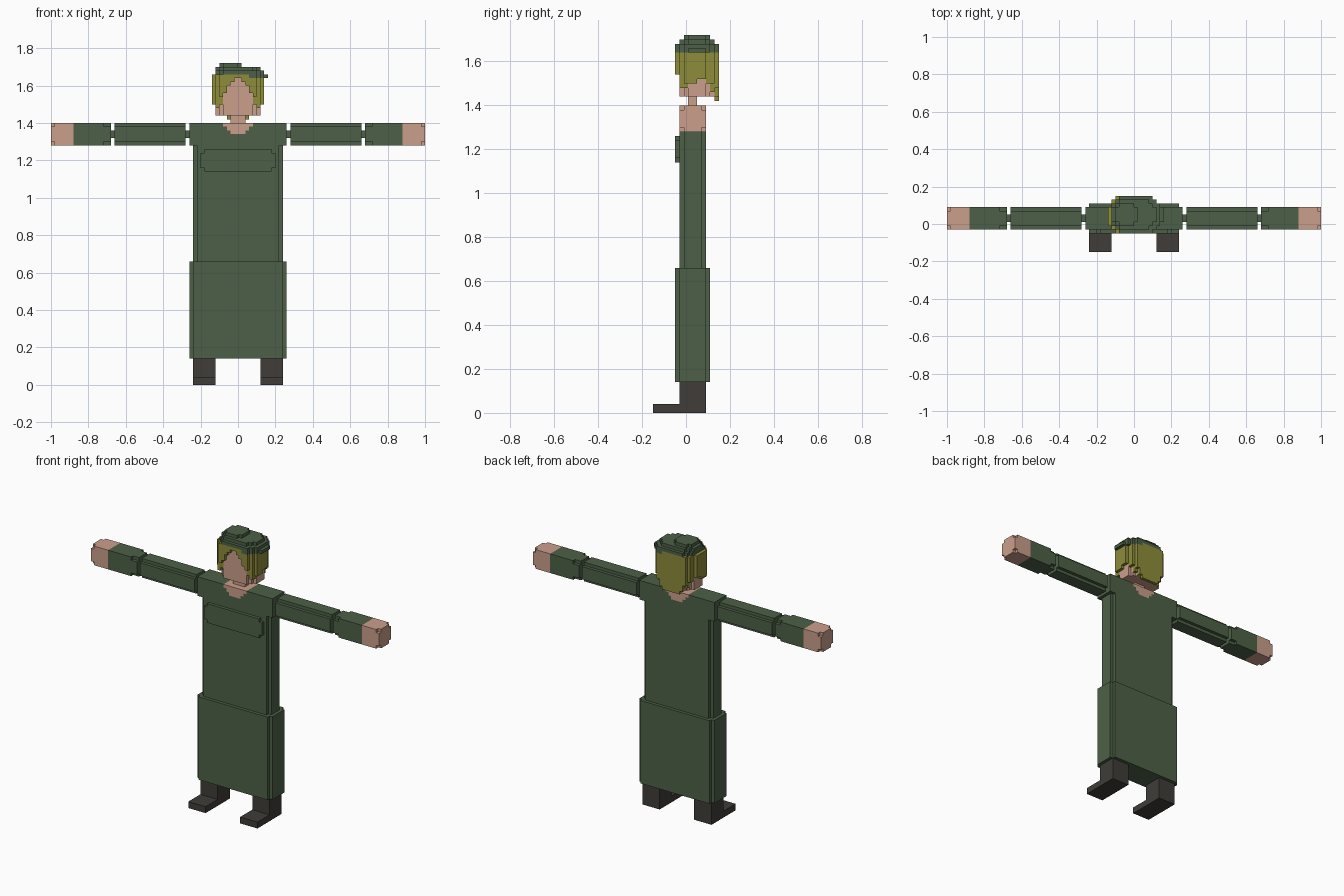
import bpy
import bmesh
from mathutils import Vector

if "Cube" in bpy.data.objects:
    bpy.data.objects.remove(bpy.data.objects["Cube"])

U = 0.02  # size of one block step


def material(name, rgb):
    m = bpy.data.materials.new(name)
    m.diffuse_color = (*rgb, 1)
    m.use_nodes = True
    m.node_tree.nodes["Principled BSDF"].inputs["Base Color"].default_value = m.diffuse_color
    return m


GREEN = material("uniform green", (0.075, 0.118, 0.063))
SKIN = material("skin", (0.60, 0.345, 0.26))
HAIR = material("blond hair", (0.27, 0.265, 0.042))
BOOT = material("dark leather", (0.05, 0.046, 0.04))


def stepped(a0, a1, b0, b1, n=1):
    """Rectangle outline whose corners are cut by n stair steps."""
    stair = []
    for i in range(n + 1):
        stair.append((i * U, (n - i) * U))
        if i < n:
            stair.append(((i + 1) * U, (n - i) * U))
    pts = [(a0 + p, b0 + q) for p, q in stair]
    pts += [(a1 - p, b0 + q) for p, q in reversed(stair)]
    pts += [(a1 - p, b1 - q) for p, q in stair]
    pts += [(a0 + p, b1 - q) for p, q in reversed(stair)]
    return pts


def prism(bm, outline, axis, lo, hi):
    """Extrude an outline along x, y or z; outline uses the other two axes."""
    def place(p, h):
        c = list(p)
        c.insert("xyz".index(axis), h)
        return Vector(c)
    face = bm.faces.new([bm.verts.new(place(p, lo)) for p in outline])
    ext = bmesh.ops.extrude_face_region(bm, geom=[face])
    verts = [v for v in ext["geom"] if isinstance(v, bmesh.types.BMVert)]
    bmesh.ops.translate(bm, verts=verts, vec=place((0, 0), hi - lo))


def box(bm, x0, x1, y0, y1, z0, z1):
    prism(bm, [(x0, y0), (x1, y0), (x1, y1), (x0, y1)], "z", z0, z1)


def finish(bm, name, mat):
    bmesh.ops.recalc_face_normals(bm, faces=bm.faces)
    me = bpy.data.meshes.new(name)
    bm.to_mesh(me)
    bm.free()
    me.materials.append(mat)
    ob = bpy.data.objects.new(name, me)
    bpy.context.collection.objects.link(ob)
    return ob


def both(x0, x1):
    """The same x interval on the right and on the left side."""
    return [(x0, x1), (-x1, -x0)]


# Coat: skirt, torso, shoulders with a stepped neckline
bm = bmesh.new()
prism(bm, stepped(-0.26, 0.26, -0.05, 0.11), "z", 0.14, 0.66)
finish(bm, "skirt", GREEN)

bm = bmesh.new()
prism(bm, stepped(-0.24, 0.24, -0.03, 0.09), "z", 0.66, 1.28)
finish(bm, "torso", GREEN)

NECKLINE = [(0.04, 1.34), (0.06, 1.36), (0.08, 1.38)]
bm = bmesh.new()
half = [(0.0, 1.28), (0.26, 1.28), (0.26, 1.40)]
for w, z in reversed(NECKLINE):
    half += [(w, z + U), (w, z)]
outline = half[1:] + [(-x, z) for x, z in reversed(half[1:])]
prism(bm, outline, "y", -0.03, 0.09)
finish(bm, "shoulders", GREEN)

# Skin filling the neckline, and the neck
bm = bmesh.new()
for w, z in NECKLINE:
    box(bm, -w, w, -0.03, 0.09, z, z + U)
box(bm, -0.04, 0.04, 0.01, 0.05, 1.40, 1.44)
finish(bm, "neck", SKIN)

# Raised chest panel
bm = bmesh.new()
prism(bm, stepped(-0.20, 0.20, 1.14, 1.26), "y", -0.05, -0.03)
finish(bm, "chest_panel", GREEN)

# Arms, hands, legs and boots, once per side
ARM = (-0.03, 0.09, 1.28, 1.40)
for side, s in (("right", 1), ("left", -1)):
    def along(bm, outline, a, b):
        prism(bm, outline, "x", min(s * a, s * b), max(s * a, s * b))

    square = [(-0.03, 1.28), (0.09, 1.28), (0.09, 1.40), (-0.03, 1.40)]
    joint = [(0.01, 1.32), (0.05, 1.32), (0.05, 1.36), (0.01, 1.36)]
    bm = bmesh.new()
    along(bm, joint, 0.26, 0.28)
    along(bm, stepped(*ARM), 0.28, 0.66)
    along(bm, joint, 0.66, 0.68)
    finish(bm, side + "_upper_arm", GREEN)

    bm = bmesh.new()
    along(bm, stepped(*ARM), 0.68, 0.72)
    along(bm, square, 0.72, 0.88)
    finish(bm, side + "_forearm", GREEN)

    bm = bmesh.new()
    along(bm, square, 0.88, 0.98)
    along(bm, stepped(*ARM), 0.98, 1.0)
    finish(bm, side + "_hand", SKIN)

    bm = bmesh.new()
    profile = [(-0.15, 0), (0.09, 0), (0.09, 0.14), (-0.03, 0.14),
               (-0.03, 0.04), (-0.15, 0.04)]
    along(bm, profile, 0.12, 0.24)
    finish(bm, side + "_boot", BOOT)

# Head
bm = bmesh.new()
prism(bm, stepped(-0.12, 0.12, -0.03, 0.13, 2), "z", 1.44, 1.64)
finish(bm, "head", SKIN)

# Hair: columns x0, x1, y0, y1, lower end
COLUMNS = [
    (0.00, 0.02, -0.05, -0.03, 1.64),  # fringe
    (0.02, 0.04, -0.05, -0.03, 1.62),
    (0.04, 0.06, -0.05, -0.03, 1.60),
    (0.06, 0.08, -0.05, -0.03, 1.56),
    (0.08, 0.10, -0.05, -0.03, 1.54),
    (0.08, 0.10, -0.03, -0.01, 1.50),  # sides
    (0.10, 0.12, -0.03, 0.01, 1.48),
    (0.12, 0.14, -0.01, 0.05, 1.50),
    (0.12, 0.14, 0.05, 0.09, 1.52),
    (0.10, 0.12, 0.09, 0.13, 1.50),
    (0.08, 0.10, 0.11, 0.13, 1.46),
    (0.08, 0.10, 0.13, 0.15, 1.48),    # back
    (0.06, 0.08, 0.13, 0.15, 1.44),
    (0.00, 0.06, 0.13, 0.15, 1.42),
]
bm = bmesh.new()
for x0, x1, y0, y1, z0 in COLUMNS:
    for a, b in both(x0, x1):
        top = 1.64 if a >= 0.06 else 1.66
        if top > z0:
            box(bm, a, b, y0, y1, z0, top)
finish(bm, "hair", HAIR)

# Soft cap drooping to one side
bm = bmesh.new()
for x0, x1, inset in ((0.06, 0.10, 0), (0.10, 0.12, 1), (0.12, 0.14, 2), (0.14, 0.16, 3)):
    box(bm, x0, x1, -0.05 + inset * U, 0.15 - inset * U, 1.64, 1.66)
prism(bm, stepped(-0.12, 0.14, -0.05, 0.15, 2), "z", 1.66, 1.68)
prism(bm, stepped(-0.12, 0.12, -0.03, 0.13, 2), "z", 1.68, 1.70)
prism(bm, stepped(-0.10, 0.02, -0.01, 0.11), "z", 1.70, 1.72)
finish(bm, "cap", GREEN)
